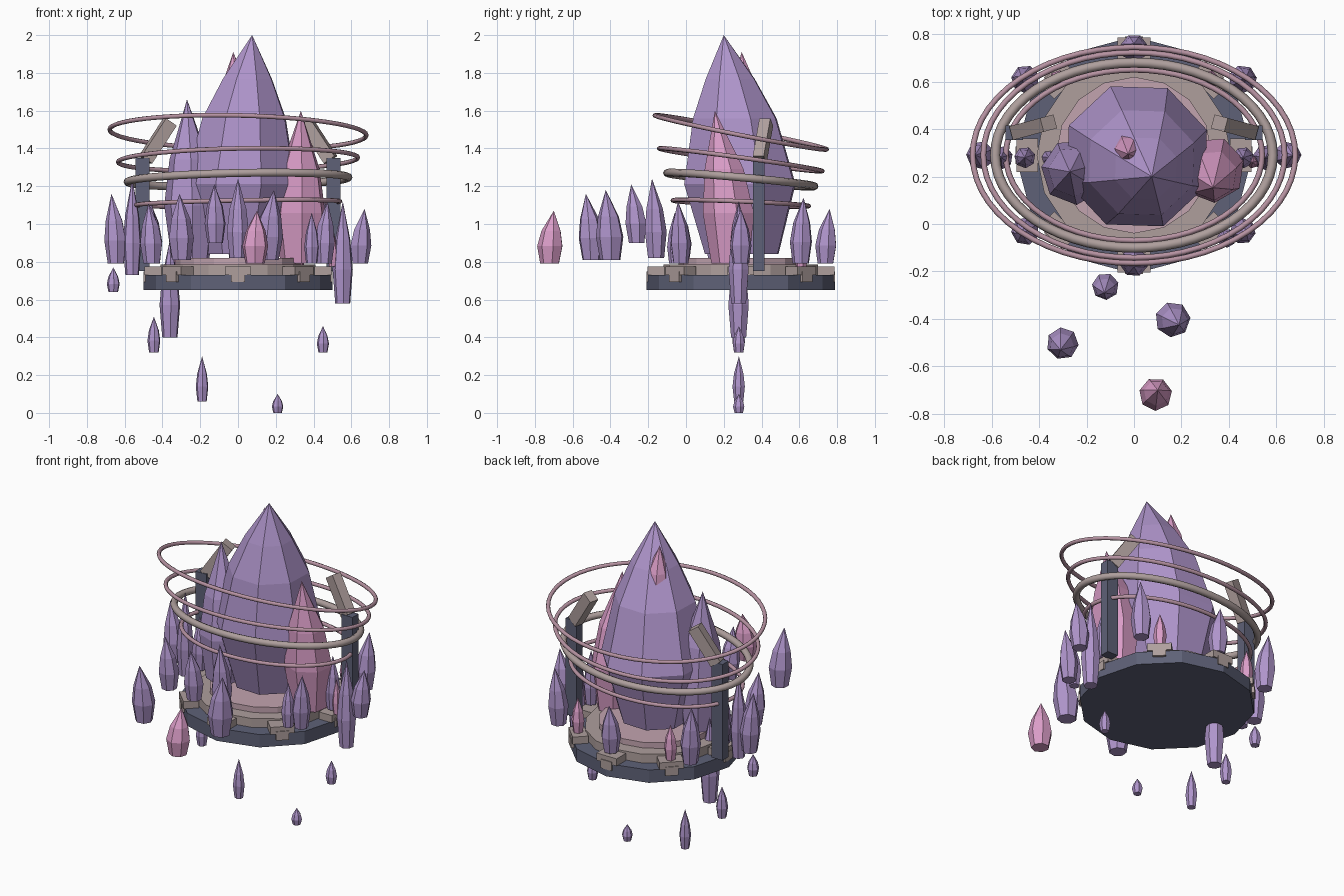
import bpy, bmesh, math
from mathutils import Vector, Matrix

if "Cube" in bpy.data.objects:
    bpy.data.objects.remove(bpy.data.objects["Cube"])

CY = 0.29  # y of the platform centre


def material(name, rgb):
    m = bpy.data.materials.new(name)
    m.diffuse_color = (*rgb, 1)
    m.use_nodes = True
    m.node_tree.nodes["Principled BSDF"].inputs["Base Color"].default_value = m.diffuse_color
    return m


PURPLE = material("purple crystal", (0.43, 0.30, 0.60))
PINK = material("pink crystal", (0.71, 0.34, 0.58))
STONE = material("beige stone", (0.425, 0.345, 0.335))
SLATE = material("dark slate", (0.112, 0.12, 0.185))
ROSE = material("pale rose", (0.54, 0.37, 0.43))
RINGPINK = material("ring pink", (0.47, 0.29, 0.36))


def finish(name, bm, mat):
    bmesh.ops.recalc_face_normals(bm, faces=bm.faces)
    me = bpy.data.meshes.new(name)
    bm.to_mesh(me)
    bm.free()
    me.materials.append(mat)
    ob = bpy.data.objects.new(name, me)
    bpy.context.collection.objects.link(ob)
    return ob


def crystal(name, x, y, z0, z1, r, mat=PURPLE, sides=7, lean=(0, 0), turn=0.3,
            profile=((0, 0.74), (0.33, 1.0), (0.62, 0.76))):
    """Faceted shard: stacked polygon loops closing to a leaning point."""
    bm = bmesh.new()
    h = z1 - z0
    loops = []
    for t, k in profile:
        cx, cy = x + lean[0] * t * t, y + lean[1] * t * t
        loops.append([bm.verts.new((cx + r * k * math.cos(turn + math.tau * i / sides),
                                    cy + r * k * math.sin(turn + math.tau * i / sides),
                                    z0 + h * t)) for i in range(sides)])
    tip = bm.verts.new((x + lean[0], y + lean[1], z1))
    bm.faces.new(loops[0])
    for i in range(sides):
        j = (i + 1) % sides
        for a, b in zip(loops, loops[1:]):
            bm.faces.new((a[i], a[j], b[j], b[i]))
        bm.faces.new((loops[-1][i], loops[-1][j], tip))
    return finish(name, bm, mat)


def disc(name, r, z0, z1, sides, mat):
    bm = bmesh.new()
    bmesh.ops.create_cone(bm, cap_ends=True, segments=sides, radius1=r, radius2=r, depth=z1 - z0,
                          matrix=Matrix.Translation((0, CY, (z0 + z1) / 2)))
    return finish(name, bm, mat)


def box(name, centre, size, mat, rot=Matrix()):
    bm = bmesh.new()
    bmesh.ops.create_cube(bm, size=1, matrix=Matrix.Translation(centre) @ rot @ Matrix.Diagonal((*size, 1)))
    return finish(name, bm, mat)


def beam(name, a, b, size, mat):
    a, b = Vector(a), Vector(b)
    rot = (b - a).to_track_quat('Z', 'Y').to_matrix().to_4x4()
    return box(name, (a + b) / 2, (*size, (b - a).length), mat, rot)


def ring(name, rx, ry, z, pitch, roll, tube, mat, n=56, m=8):
    """Tilted oval hoop with a round section."""
    bm = bmesh.new()
    rows = []
    for i in range(n):
        a = math.tau * i / n
        c, s = math.cos(a), math.sin(a)
        row = []
        for j in range(m):
            b = math.tau * j / m
            o = tube * math.cos(b)
            row.append(bm.verts.new(((rx + o) * c, CY + (ry + o) * s,
                                     z - pitch * s + roll * c + tube * math.sin(b))))
        rows.append(row)
    for i in range(n):
        p, q = rows[i], rows[(i + 1) % n]
        for j in range(m):
            k = (j + 1) % m
            bm.faces.new((p[j], q[j], q[k], p[k])).smooth = True
    return finish(name, bm, mat)


# Stepped platform
disc("platform_base", 0.5, 0.65, 0.73, 12, SLATE)
disc("platform_step", 0.41, 0.73, 0.785, 16, STONE)
disc("platform_top", 0.33, 0.785, 0.82, 16, ROSE)

# Clamps around the rim
for i in range(8):
    a = i * math.pi / 4
    rot = Matrix.Rotation(a, 4, 'Z')
    c, s = math.cos(a), math.sin(a)
    box("rim_clamp", (0.45 * c, CY + 0.45 * s, 0.753), (0.09, 0.14, 0.045), STONE, rot)
    box("rim_clamp_foot", (0.475 * c, CY + 0.475 * s, 0.72), (0.05, 0.075, 0.055), STONE, rot)

# Large central crystals
crystal("main_spire", 0.005, 0.295, 0.84, 2.0, 0.315, sides=8, lean=(0.07, -0.095), turn=0.36,
        profile=((0, 0.66), (0.32, 1.0), (0.62, 0.75), (0.8, 0.44)))
crystal("left_spire", -0.25, 0.22, 0.82, 1.66, 0.14, lean=(-0.02, 0.0))
crystal("right_spire", 0.328, 0.238, 0.79, 1.6, 0.14, PINK, lean=(0.005, -0.085))
crystal("back_spire", -0.015, 0.315, 1.5, 1.91, 0.08, PINK, lean=(-0.01, -0.02))

# Crystals circling the platform, tips leaning outward
rim = [(1.08, 0.79, 0.058), (1.14, 0.79, 0.06), (1.08, 0.79, 0.058), (1.14, 0.79, 0.06),
       (1.16, 0.79, 0.06), (1.11, 0.79, 0.06), (1.24, 0.82, 0.06), (1.12, 0.79, 0.055)]
for i, (top, bottom, r) in enumerate(rim):
    c, s = math.cos(i * math.pi / 4), math.sin(i * math.pi / 4)
    crystal("rim_crystal", 0.645 * c, CY + 0.45 * s, bottom, top, r, turn=i,
            lean=(0.025 * c, 0.02 * s))
crystal("rim_small_crystal", 0.39, -0.06, 0.79, 1.06, 0.04)

# Floating crystals in front
crystal("front_crystal", -0.12, -0.26, 0.90, 1.21, 0.057, lean=(-0.005, -0.03))
crystal("front_crystal", -0.30, -0.50, 0.81, 1.16, 0.068, turn=0.8, lean=(-0.01, -0.03))
crystal("front_crystal", 0.16, -0.40, 0.81, 1.18, 0.075, turn=0.1, lean=(0.03, -0.025))
crystal("front_pink_crystal", 0.09, -0.72, 0.79, 1.07, 0.07, PINK, turn=1.1, lean=(0.01, 0.02))

# Side shards, and shards drifting below
for x, z0, z1, r in [(-0.56, 0.73, 1.24, 0.05), (0.555, 0.58, 1.12, 0.055),
                     (-0.46, 0.79, 1.12, 0.045), (0.46, 0.79, 1.12, 0.045),
                     (-0.36, 0.40, 0.92, 0.056), (-0.445, 0.32, 0.51, 0.035),
                     (-0.19, 0.06, 0.30, 0.034), (0.21, 0.0, 0.10, 0.031),
                     (0.45, 0.32, 0.46, 0.033), (-0.66, 0.64, 0.77, 0.035)]:
    crystal("side_shard", x, 0.28, z0, z1, r)

# Small pink shards on the clamps
for x, y, r in [(0.32, 0.61, 0.038), (-0.32, 0.61, 0.038), (0.5, 0.26, 0.026)]:
    crystal("clamp_shard", x, y, 0.775, 0.99, r, PINK, sides=6)

# Side pylons with arms leaning inward
for s in (-1, 1):
    box("pylon", (s * 0.505, 0.385, 1.05), (0.075, 0.06, 0.6), SLATE)
    beam("pylon_arm", (s * 0.49, 0.39, 1.34), (s * 0.36, 0.425, 1.54), (0.06, 0.07), STONE)

# Tilted hoops
ring("top_hoop", 0.68, 0.455, 1.485, 0.09, -0.015, 0.012, RINGPINK)
ring("upper_hoop", 0.635, 0.432, 1.34, 0.06, 0.012, 0.012, RINGPINK)
ring("thick_hoop", 0.585, 0.39, 1.235, 0.035, 0.012, 0.021, STONE)
ring("lower_hoop", 0.54, 0.36, 1.11, 0.015, 0.01, 0.012, RINGPINK)
